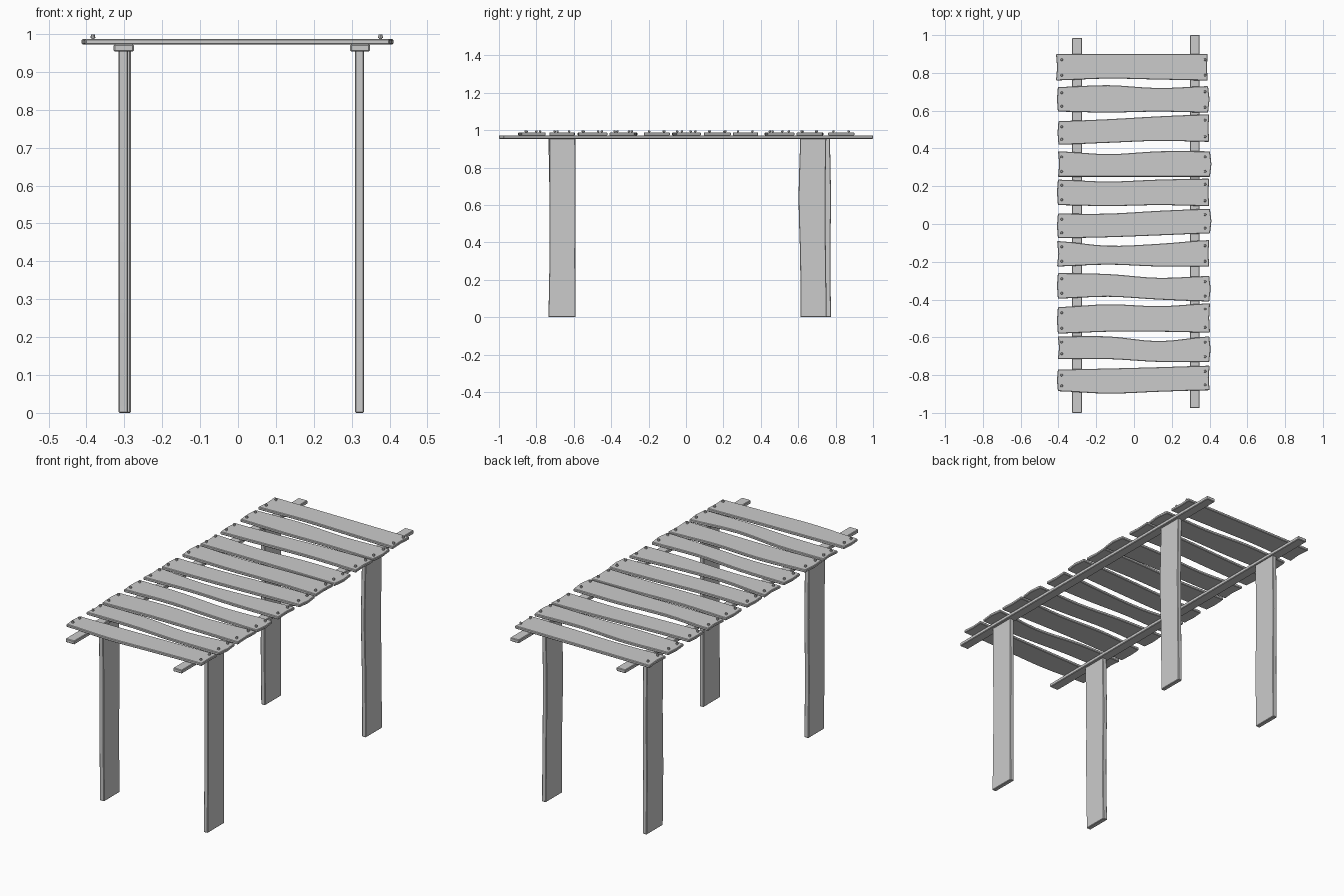
import bpy, bmesh
from mathutils import Vector

if "Cube" in bpy.data.objects:
    bpy.data.objects.remove(bpy.data.objects["Cube"])


def smooth(vals, t):
    """Catmull-Rom sample of evenly spaced values, t in 0..1"""
    n = len(vals) - 1
    f = t * n
    i = min(int(f), n - 1)
    u = f - i
    p = [vals[max(0, min(n, i + k))] for k in (-1, 0, 1, 2)]
    return 0.5 * (2 * p[1] + (p[2] - p[0]) * u + (2 * p[0] - 5 * p[1] + 4 * p[2] - p[3]) * u * u
                  + (3 * p[1] - p[0] - 3 * p[2] + p[3]) * u ** 3)


def board(name, s0, s1, lo, hi, h0, h1, axes, bulge=(0, 0), bevel=0.003, n=12):
    """Sawn board: runs s0..s1, wavy edges lo/hi, thickness h0..h1.
    axes = order in which (length, width, thickness) land on x, y, z."""
    bm = bmesh.new()
    rows = []
    for h in (h0, h1):
        grid = []
        for i in range(n + 1):
            t = i / n
            a, b = smooth(lo, t), smooth(hi, t)
            line = []
            for k in range(3):
                s = s0 + (s1 - s0) * t
                if k == 1:
                    s += bulge[0] if i == 0 else bulge[1] if i == n else 0
                c = (s, a + (b - a) * k / 2, h)
                line.append(bm.verts.new([c[j] for j in axes]))
            grid.append(line)
        rows.append(grid)
    B, T = rows
    for i in range(n):
        for k in range(2):
            for g in rows:
                bm.faces.new((g[i][k], g[i + 1][k], g[i + 1][k + 1], g[i][k + 1]))
        for k in (0, 2):
            bm.faces.new((B[i][k], B[i + 1][k], T[i + 1][k], T[i][k]))
    for i in (0, n):
        for k in range(2):
            bm.faces.new((B[i][k], B[i][k + 1], T[i][k + 1], T[i][k]))
    bmesh.ops.recalc_face_normals(bm, faces=bm.faces)
    sharp = [e for e in bm.edges if e.calc_face_angle(0) > 0.9]
    bmesh.ops.bevel(bm, geom=sharp, offset=bevel, segments=1, affect='EDGES')
    finish(name, bm)


def finish(name, bm):
    me = bpy.data.meshes.new(name)
    bm.to_mesh(me)
    bm.free()
    ob = bpy.data.objects.new(name, me)
    bpy.context.collection.objects.link(ob)
    bpy.ops.object.select_all(action='DESELECT')
    ob.select_set(True)
    bpy.context.view_layer.objects.active = ob
    bpy.ops.object.shade_smooth_by_angle(angle=0.5)


def cylinder(bm, x, y, z0, z1, r1, r2):
    ret = bmesh.ops.create_cone(bm, cap_ends=True, segments=10, radius1=r1, radius2=r2, depth=z1 - z0)
    bmesh.ops.translate(bm, verts=ret['verts'], vec=Vector((x, y, (z0 + z1) / 2)))


# Deck planks: left end, right end, lower edge y, upper edge y (left to right)
planks = [
    (-.413, .390, (.76, .77, .765, .76), (.90, .90, .90, .90)),
    (-.403, .392, (.595, .59, .595, .59), (.725, .735, .72, .73)),
    (-.400, .398, (.42, .43, .44, .435), (.545, .555, .57, .58)),
    (-.402, .402, (.25, .25, .25, .25), (.385, .37, .385, .385)),
    (-.403, .398, (.10, .095, .10, .095), (.235, .225, .235, .24)),
    (-.403, .402, (-.075, -.07, -.06, -.05), (.055, .055, .07, .08)),
    (-.407, .398, (-.225, -.215, -.225, -.225), (-.09, -.115, -.105, -.085)),
    (-.403, .398, (-.395, -.385, -.40, -.41), (-.26, -.265, -.285, -.275)),
    (-.403, .402, (-.58, -.57, -.57, -.575), (-.44, -.425, -.435, -.42)),
    (-.403, .398, (-.715, -.715, -.73, -.73), (-.595, -.595, -.62, -.595)),
    (-.403, .400, (-.885, -.898, -.888, -.88), (-.77, -.765, -.758, -.75)),
]
nails = bmesh.new()
for i, (x0, x1, lo, hi) in enumerate(planks):
    b = (-.005 if i % 3 else .006, .008 if i % 2 else -.004)
    board(f"plank_{i + 1}", x0, x1, lo, hi, .972, .987, (0, 1, 2), b)
    # Nails near each plank corner
    for x, e in ((-.383, 0), (.376, -1)):
        for y in (lo[e] + .028, hi[e] - .03):
            cylinder(nails, x, y, .980, .992, .004, .004)
            cylinder(nails, x, y, .990, .999, .007, .005)
finish("nails", nails)

# Long rails under the deck (length on y)
board("rail_left", -1.0, .985, (-.328, -.328), (-.275, -.275), .954, .973, (1, 0, 2))
board("rail_right", -.975, 1.0, (.296, .296), (.348, .348), .954, .973, (1, 0, 2))

# Plank legs (length on z, width on y)
legs = {
    "front_leg_left": (-.316, -.290, (-.725, -.73, -.73, -.735), (-.59, -.595, -.59, -.595)),
    "front_leg_right": (.309, .333, (-.735, -.73, -.73, -.73), (-.59, -.592, -.59, -.592)),
    "back_leg_left": (-.308, -.283, (.635, .63, .635, .63), (.775, .772, .775, .77)),
    "back_leg_right": (.309, .333, (.612, .61, .602, .61), (.752, .748, .745, .75)),
}
for name, (h0, h1, lo, hi) in legs.items():
    board(name, 0, .957, lo, hi, h0, h1, (2, 1, 0))
